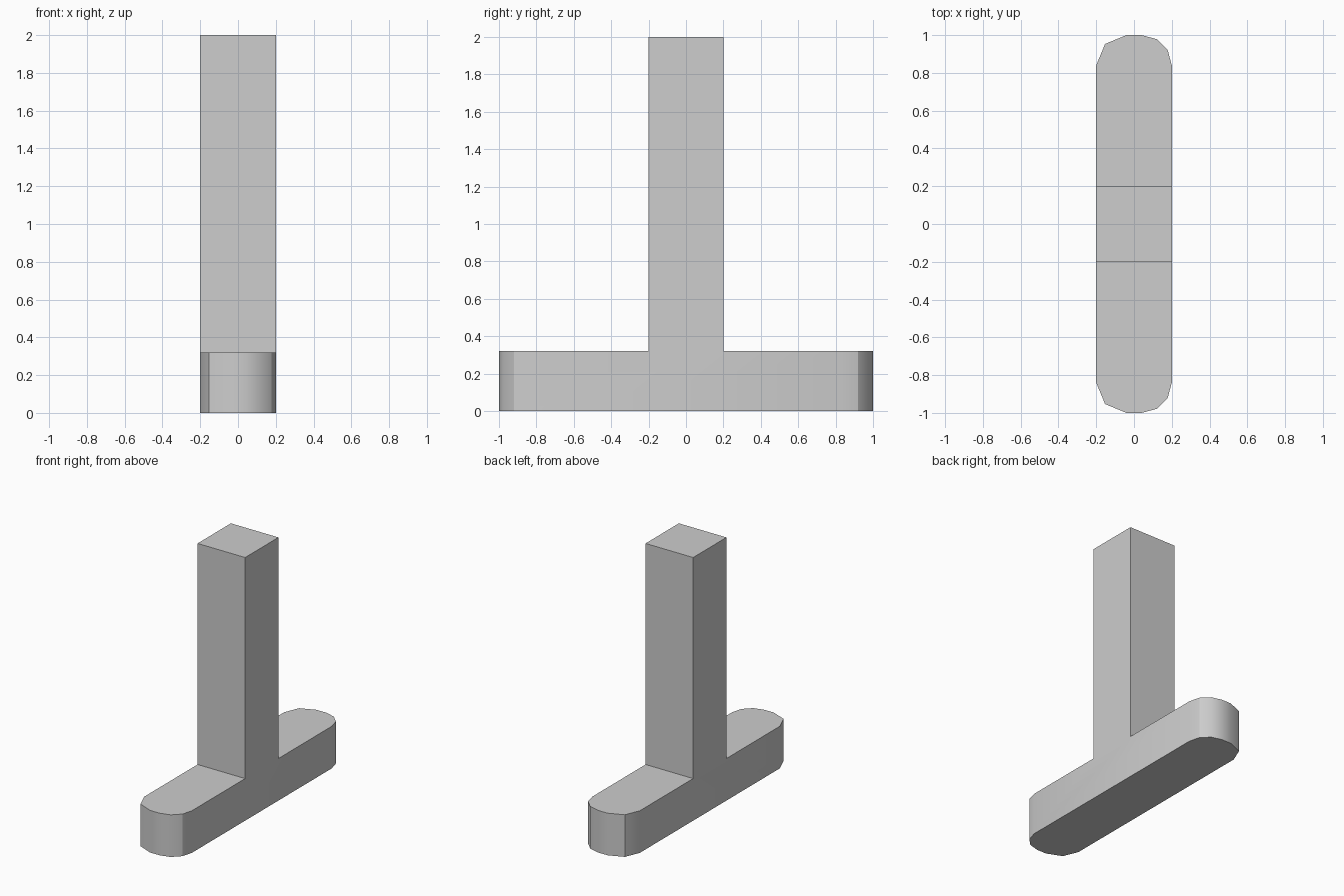
import bpy, bmesh
from math import radians

cube = bpy.data.objects.get("Cube")
if cube:
    bpy.data.objects.remove(cube, do_unlink=True)

HALF_W, HALF_L, BASE_H, HEIGHT, RADIUS = 0.2, 1.0, 0.32, 2.0, 0.16

grey = bpy.data.materials.new("plain_grey")
grey.use_nodes = True
colour = (0.61, 0.61, 0.61, 1)
grey.diffuse_color = colour
grey.node_tree.nodes["Principled BSDF"].inputs["Base Color"].default_value = colour

# Upside-down T profile, extruded across the width
half = [(HALF_L, 0), (HALF_L, BASE_H), (HALF_W, BASE_H), (HALF_W, HEIGHT)]
profile = half + [(-y, z) for y, z in reversed(half)]
bm = bmesh.new()
side = bm.faces.new([bm.verts.new((-HALF_W, y, z)) for y, z in profile])
ext = bmesh.ops.extrude_face_region(bm, geom=[side])
moved = [v for v in ext["geom"] if isinstance(v, bmesh.types.BMVert)]
bmesh.ops.translate(bm, verts=moved, vec=(2 * HALF_W, 0, 0))
bmesh.ops.recalc_face_normals(bm, faces=bm.faces)


def is_upright(edge):
    a, b = (v.co for v in edge.verts)
    return (a - b).xy.length < 0.001


# Rounded foot ends: coarser on the right side than on the left
def round_ends(sign, segments):
    edges = [e for e in bm.edges if is_upright(e)
             and abs(e.verts[0].co.y) > HALF_L - 0.01
             and e.verts[0].co.x * sign > HALF_W - 0.01]
    bmesh.ops.bevel(bm, geom=edges, offset=RADIUS, offset_type='OFFSET',
                    segments=segments, profile=0.5, affect='EDGES')


round_ends(-1, 2)
round_ends(1, 3)

# Smooth shading with creases at the harder corners
for f in bm.faces:
    f.smooth = True
for e in bm.edges:
    soft_arc = is_upright(e) and 0.1 < e.verts[0].co.x < 0.15
    e.smooth = e.calc_face_angle(0) < radians(25) or soft_arc

mesh = bpy.data.meshes.new("post_on_foot")
bm.to_mesh(mesh)
bm.free()
mesh.materials.append(grey)
post = bpy.data.objects.new("post_on_foot", mesh)
bpy.context.collection.objects.link(post)
